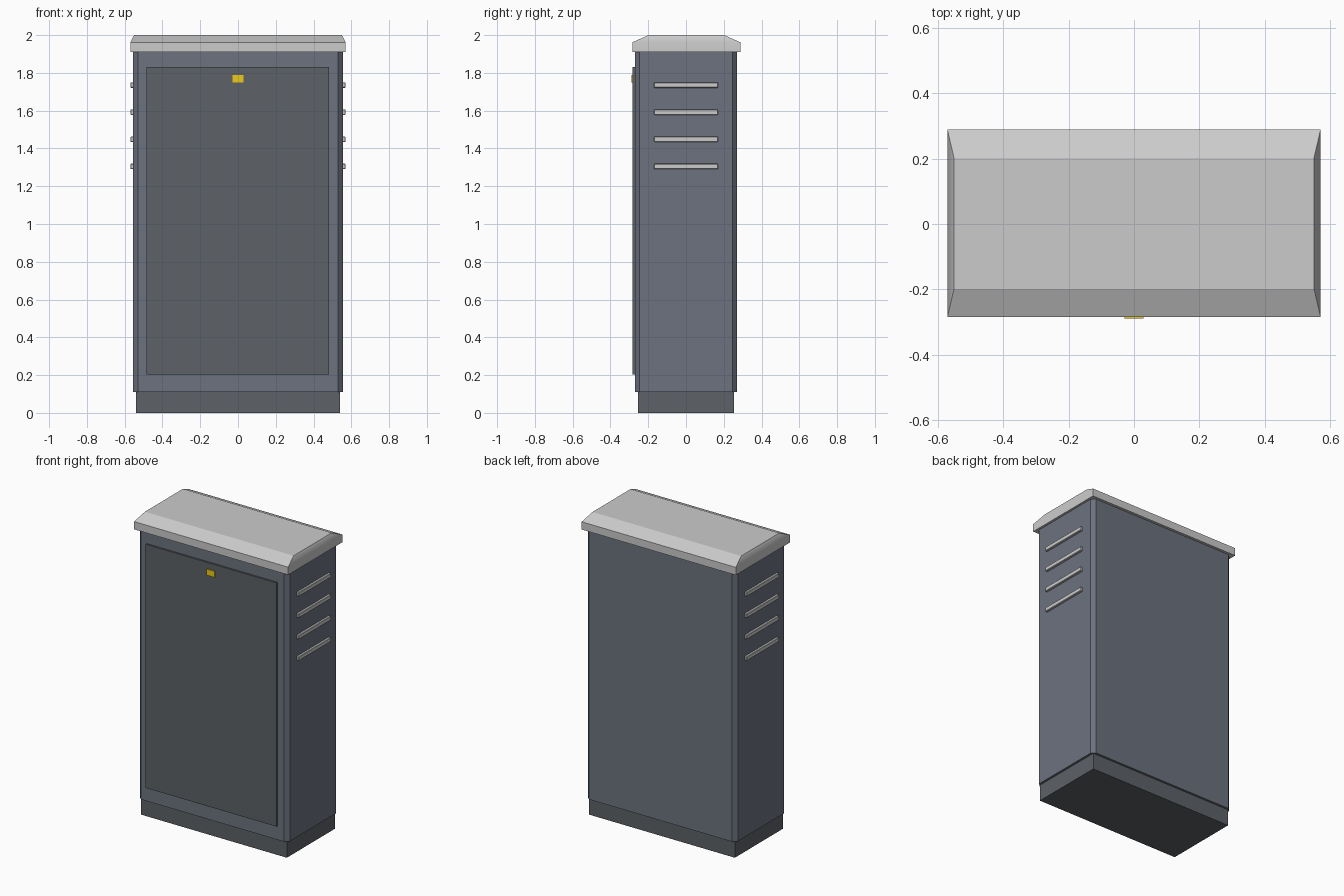
import bpy, bmesh

if "Cube" in bpy.data.objects:
    bpy.data.objects.remove(bpy.data.objects["Cube"])


def material(name, rgb):
    m = bpy.data.materials.new(name)
    m.diffuse_color = (*rgb, 1)
    m.use_nodes = True
    m.node_tree.nodes["Principled BSDF"].inputs["Base Color"].default_value = m.diffuse_color
    return m


BODY = material("slate_paint", (0.15, 0.17, 0.21))
DARK = material("dark_paint", (0.11, 0.12, 0.135))
PALE = material("pale_metal", (0.55, 0.57, 0.58))
YELLOW = material("yellow_lock", (0.85, 0.6, 0.01))


def finish(name, bm, mat):
    me = bpy.data.meshes.new(name)
    bm.to_mesh(me)
    bm.free()
    me.materials.append(mat)
    ob = bpy.data.objects.new(name, me)
    bpy.context.collection.objects.link(ob)
    return ob


def box(name, x, y, z, mat, bevel=0.0, upright_only=False):
    """Box from (min, max) ranges, with optional one-segment chamfer."""
    bm = bmesh.new()
    bmesh.ops.create_cube(bm, size=1)
    for v in bm.verts:
        v.co = [sum(r) / 2 + c * (r[1] - r[0]) for r, c in zip((x, y, z), v.co)]
    if bevel:
        edges = [e for e in bm.edges if not upright_only
                 or abs(e.verts[0].co.z - e.verts[1].co.z) > 1e-4]
        bmesh.ops.bevel(bm, geom=edges, offset=bevel, segments=1, affect='EDGES')
    return finish(name, bm, mat)


# Plinth and cabinet body with chamfered uprights
box("plinth", (-0.54, 0.54), (-0.255, 0.255), (0, 0.11), DARK)
box("cabinet_body", (-0.555, 0.555), (-0.27, 0.27), (0.11, 1.915), BODY, 0.025, True)

# Door panel and lock
box("door", (-0.485, 0.483), (-0.282, -0.262), (0.203, 1.832), DARK)
box("door_lock", (-0.029, 0.029), (-0.289, -0.275), (1.75, 1.79), YELLOW)

# Side vent slats, mirrored to both sides
for i in range(4):
    zc = 1.735 - i * 0.1433
    slat = box(f"vent_slat_{i + 1}", (0.545, 0.57), (-0.17, 0.17),
               (zc - 0.014, zc + 0.014), PALE, 0.003)
    slat.modifiers.new("both_sides", 'MIRROR')

# Roof: straight skirt, then slopes up to a smaller flat top
bm = bmesh.new()
rings = []
for hx, hy, z in ((0.57, 0.286, 1.91), (0.57, 0.286, 1.962), (0.55, 0.2, 2.0)):
    rings.append([bm.verts.new((sx * hx, sy * hy + 0.002, z))
                  for sx, sy in ((-1, -1), (1, -1), (1, 1), (-1, 1))])
for low, high in zip(rings, rings[1:]):
    for i in range(4):
        j = (i + 1) % 4
        face = bm.faces.new((low[i], low[j], high[j], high[i]))
        face.smooth = i % 2 == 1  # ends blend softly from skirt to slope
bm.faces.new(rings[0][::-1])
bm.faces.new(rings[-1])
finish("roof", bm, PALE)
